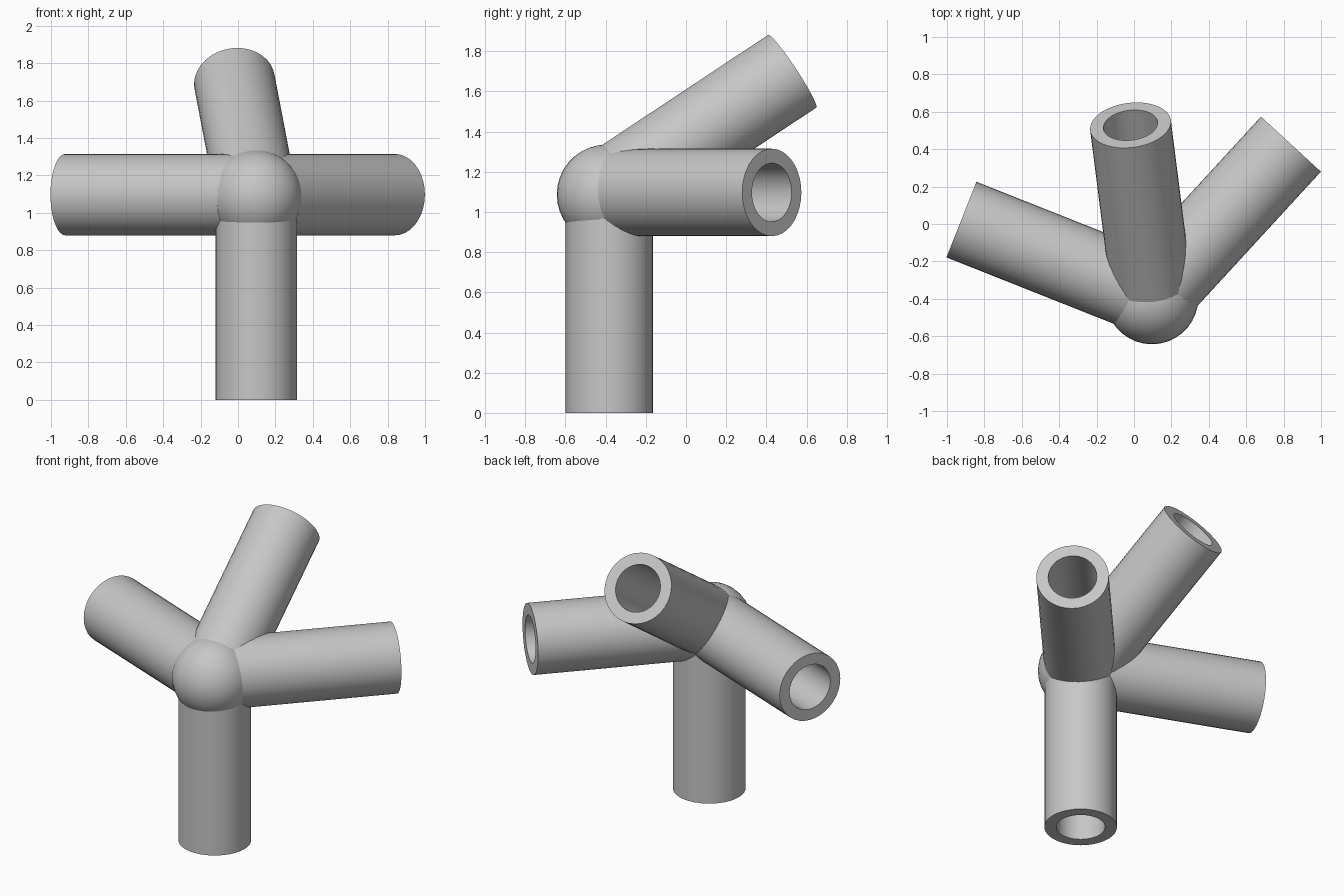
import bpy
import bmesh
from math import pi, radians
from mathutils import Vector

cube = bpy.data.objects.get("Cube")
if cube:
    bpy.data.objects.remove(cube, do_unlink=True)

JOINT = Vector((0.097, -0.381, 1.097))
OUTER, INNER = 0.2175, 0.146
LENGTH, HOLE_FLOOR = 1.097, 0.34
SEGMENTS = 36

grey = bpy.data.materials.new("light_grey")
grey.use_nodes = True
colour = (0.57, 0.57, 0.57, 1)
grey.diffuse_color = colour
grey.node_tree.nodes["Principled BSDF"].inputs["Base Color"].default_value = colour


def finish(name, bm):
    """Turn a bmesh into a smooth-shaded object with crisp edges."""
    bmesh.ops.recalc_face_normals(bm, faces=bm.faces[:])
    mesh = bpy.data.meshes.new(name)
    bm.to_mesh(mesh)
    bm.free()
    mesh.materials.append(grey)
    obj = bpy.data.objects.new(name, mesh)
    bpy.context.collection.objects.link(obj)
    bpy.ops.object.select_all(action='DESELECT')
    obj.select_set(True)
    bpy.context.view_layer.objects.active = obj
    bpy.ops.object.shade_smooth_by_angle(angle=radians(35))
    return obj


def socket(name, direction):
    """Lathe a tube with a blind bore, pointing out from the joint."""
    profile = [(0, 0), (OUTER, 0), (OUTER, LENGTH),
               (INNER, LENGTH), (INNER, HOLE_FLOOR), (0, HOLE_FLOOR)]
    bm = bmesh.new()
    verts = [bm.verts.new((r, 0, z)) for r, z in profile]
    edges = [bm.edges.new(pair) for pair in zip(verts, verts[1:])]
    bmesh.ops.spin(bm, geom=verts + edges, cent=(0, 0, 0), axis=(0, 0, 1),
                   angle=2 * pi, steps=SEGMENTS, use_merge=False)
    bmesh.ops.remove_doubles(bm, verts=bm.verts[:], dist=0.0001)
    obj = finish(name, bm)
    obj.location = JOINT
    obj.rotation_euler = Vector(direction).to_track_quat('Z', 'Y').to_euler()


# Four sockets radiating from the joint
socket("lower_socket", (0, 0, -1))
socket("left_socket", (0.7425, 0.8085, 0))
socket("right_socket", (-1.017, 0.4035, 0))
socket("rear_socket", (-0.1155, 0.908, 0.602))

# Rounded ball closing the outside of the joint
bm = bmesh.new()
bmesh.ops.create_uvsphere(bm, u_segments=SEGMENTS, v_segments=18, radius=0.248)
ball = finish("joint_ball", bm)
ball.location = (0.096, -0.395, 1.087)
